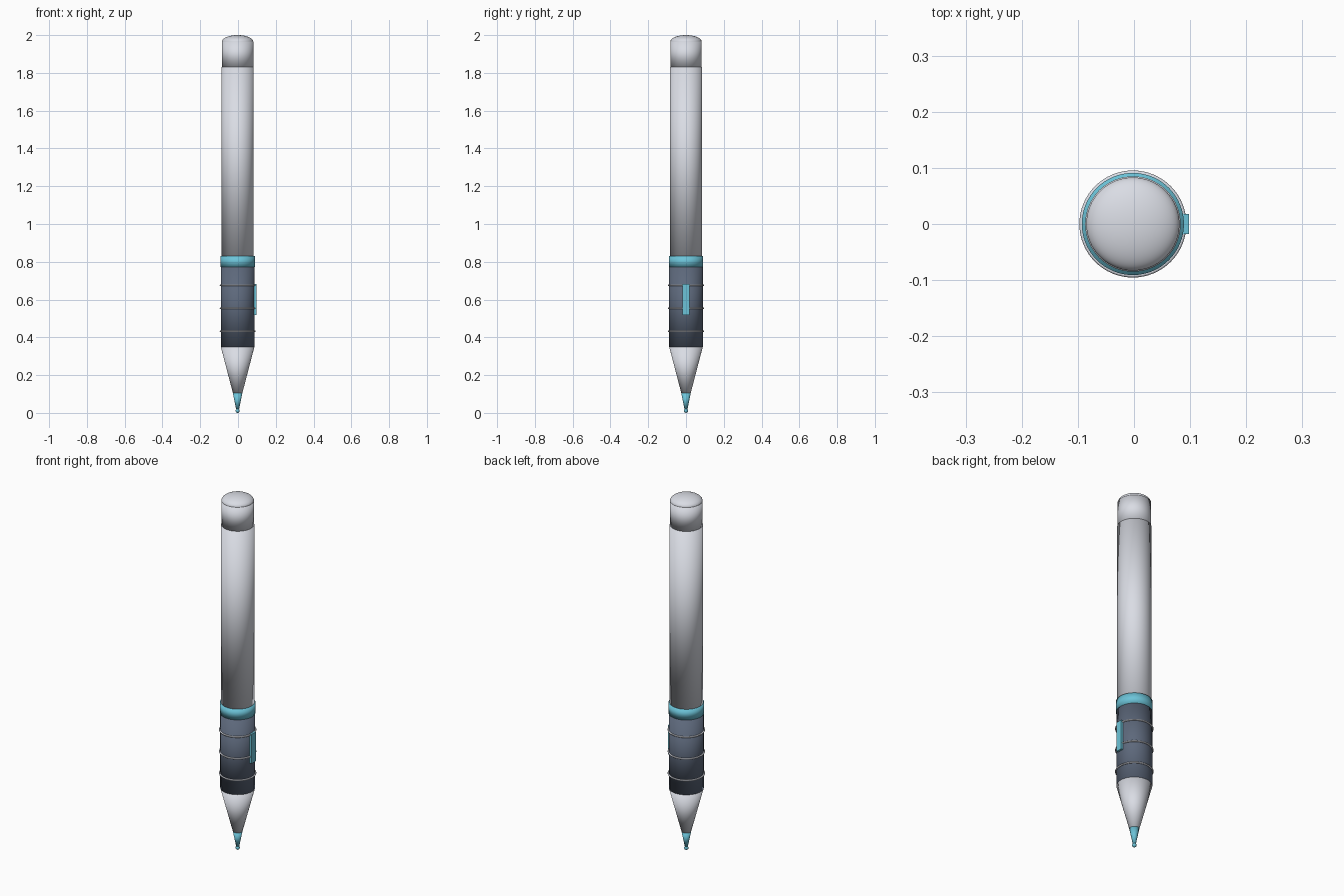
import bpy
import math

cube = bpy.data.objects.get("Cube")
if cube:
    bpy.data.objects.remove(cube, do_unlink=True)

AXIS_X = -0.002   # the side button shifts the barrel slightly off centre
SIDES = 64


def make_material(name, rgb):
    mat = bpy.data.materials.new(name)
    mat.use_nodes = True
    mat.diffuse_color = (*rgb, 1)
    mat.node_tree.nodes["Principled BSDF"].inputs["Base Color"].default_value = (*rgb, 1)
    return mat


silver = make_material("silver", (0.70, 0.72, 0.78))
slate = make_material("slate", (0.11, 0.14, 0.20))
aqua = make_material("aqua", (0.15, 0.55, 0.69))


def finish(name, mat, smooth=True):
    obj = bpy.context.object
    obj.name = name
    obj.data.materials.append(mat)
    if smooth:
        bpy.ops.object.shade_smooth()
    return obj


def tube(name, mat, bottom, top, r_bottom, r_top=None):
    """Soft-shaded closed cylinder or taper between two heights."""
    bpy.ops.mesh.primitive_cone_add(
        vertices=SIDES, radius1=r_bottom, radius2=r_bottom if r_top is None else r_top,
        depth=top - bottom, location=(AXIS_X, 0, (top + bottom) / 2))
    return finish(name, mat)


def ball(name, mat, z, radius, height):
    bpy.ops.mesh.primitive_uv_sphere_add(
        segments=SIDES, ring_count=32, radius=1, location=(AXIS_X, 0, z))
    bpy.context.object.scale = (radius, radius, height)
    return finish(name, mat)


# Barrel and end cap
tube("barrel", silver, 0.83, 1.83, 0.085)
tube("end_cap", silver, 1.83, 1.965, 0.083)
ball("end_dome", silver, 1.965, 0.083, 0.035)

# Collar and grip
tube("collar", aqua, 0.772, 0.83, 0.091)
tube("grip", slate, 0.35, 0.772, 0.089)
for i in range(3):
    bpy.ops.mesh.primitive_torus_add(
        major_radius=0.0912, minor_radius=0.0042, major_segments=SIDES,
        minor_segments=12, location=(AXIS_X, 0, 0.432 + i * 0.122))
    finish(f"grip_ring_{i + 1}", silver)

# Side button
bpy.ops.mesh.primitive_cube_add(size=1, location=(0.0895, 0, 0.60))
bpy.context.object.scale = (0.017, 0.036, 0.165)
finish("side_button", aqua, smooth=False)

# Tapered nose and writing tip
tube("nose_cone", silver, 0.105, 0.35, 0.025, 0.089)
tube("tip_cone", aqua, 0.02, 0.105, 0.008, 0.025)
ball("tip_ball", aqua, 0.011, 0.011, 0.011)
